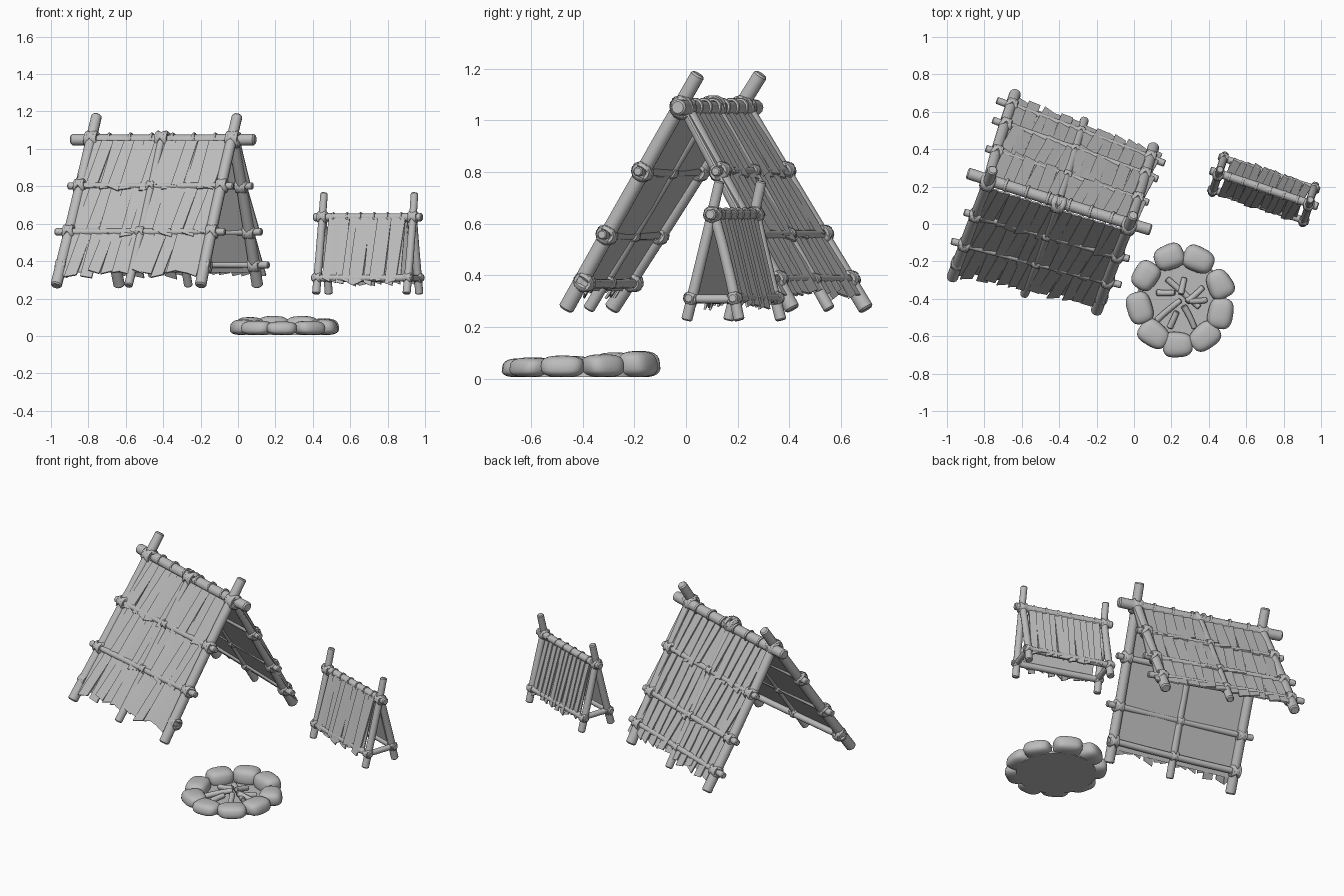
import bpy, bmesh, math, random
from mathutils import Matrix, Vector

random.seed(4)
old = bpy.data.objects.get("Cube")
if old:
    bpy.data.objects.remove(old)

grey = bpy.data.materials.new("plain_grey")
grey.use_nodes = True
COLOR = (0.5, 0.5, 0.5, 1)
grey.diffuse_color = COLOR
grey.node_tree.nodes["Principled BSDF"].inputs["Base Color"].default_value = COLOR


def finish(bm, name, frame=Matrix(), angle=40):
    """Turn a bmesh into a shaded object."""
    bmesh.ops.recalc_face_normals(bm, faces=bm.faces)
    mesh = bpy.data.meshes.new(name)
    bm.to_mesh(mesh)
    bm.free()
    mesh.materials.append(grey)
    obj = bpy.data.objects.new(name, mesh)
    obj.matrix_world = frame
    bpy.context.collection.objects.link(obj)
    bpy.ops.object.select_all(action='DESELECT')
    obj.select_set(True)
    bpy.context.view_layer.objects.active = obj
    bpy.ops.object.shade_smooth_by_angle(angle=math.radians(angle))


def add_rod(bm, a, b, r, taper=0.9):
    """Round pole with softened ends and a faint bend."""
    a, b = Vector(a), Vector(b)
    axis = b - a
    turn = axis.to_track_quat('Z', 'Y')
    side = turn @ Vector((random.uniform(-1, 1), random.uniform(-1, 1), 0)) * r * 0.2
    end = r * 0.25 / axis.length
    loops = []
    for t, s in [(0, 0.75), (end, 1), (0.35, 1), (0.7, 1), (1 - end, 1), (1, 0.75)]:
        radius = r * s * (1 + (taper - 1) * t)
        mid = a + axis * t + side * math.sin(math.pi * t)
        angles = [i * math.tau / 12 for i in range(12)]
        loops.append([bm.verts.new(mid + turn @ Vector((math.cos(q), math.sin(q), 0)) * radius) for q in angles])
    for lo, hi in zip(loops, loops[1:]):
        for i in range(12):
            j = (i + 1) % 12
            bm.faces.new((lo[i], lo[j], hi[j], hi[i]))
    bm.faces.new(loops[0][::-1])
    bm.faces.new(loops[-1])


def add_ring(bm, center, axis, major, minor):
    """Rope loop around an axis."""
    turn = Vector(axis).to_track_quat('Z', 'Y')
    n, m = 14, 6
    grid = []
    for i in range(n):
        a = math.tau * i / n
        out = Vector((math.cos(a), math.sin(a), 0))
        grid.append([bm.verts.new(Vector(center) + turn @ (
            out * (major + minor * math.cos(math.tau * j / m)) + Vector((0, 0, minor * math.sin(math.tau * j / m)))))
            for j in range(m)])
    for i in range(n):
        for j in range(m):
            k, l = (i + 1) % n, (j + 1) % m
            bm.faces.new((grid[i][j], grid[k][j], grid[k][l], grid[i][l]))


def add_lashing(bm, p, a, b, r):
    """Crossed rope loops where two poles meet."""
    a, b = Vector(a).normalized(), Vector(b).normalized()
    for axis in (a + b, a - b):
        add_ring(bm, p, axis, r * 1.05, r * 0.42)
    for step in (-0.6, 0.6):
        add_ring(bm, Vector(p) + a * r * step, a, r * 0.95, r * 0.35)


def shelter(name, frame, top, foot, tip, sides, flare, posts, ridge, r, bar_r, tiers, strips):
    """A-frame of lashed poles covered on both sides with overlapping strips."""
    poles, ropes = bmesh.new(), bmesh.new()
    along = Vector((1, 0, 0))
    add_rod(poles, (-ridge, 0, top), (ridge, 0, top), r, 1)
    for s, k, shift, lean, (edge0, edge1), bars in sides:
        size = math.hypot(1, k)
        slide = Vector((0, s * k, -1))

        def spot(u, drop, lift=0):
            spread = k * drop * (1 - flare * u)
            return Vector((u + lean * drop, shift + s * (spread + lift / size), top - drop + lift * k / size))

        for u, scale in posts:
            over = tip - top if s < 0 and scale == 1 else 0.01
            add_rod(poles, spot(u, top - foot), spot(u, -over), r * scale, 0.92)
            if s < 0:
                add_lashing(ropes, (u, shift / 2, top), along, slide, r * 1.2)
        for z, half, lift in bars:
            add_rod(poles, spot(-half, top - z, lift), spot(half, top - z, lift), bar_r, 1)
            for u, scale in posts:
                add_lashing(ropes, spot(u, top - z, lift * 0.6), along, slide, r * scale)

        # covering: a thin sheet under rows of ragged strips
        cloth = bmesh.new()

        def plank(u0, u1, d0, d1, n0, n1, drift, thick, ragged):
            for v in bmesh.ops.create_cube(cloth, size=2)["verts"]:
                low, left = v.co.y < 0, v.co.x < 0
                u = (u0 if left else u1) + (drift if low else 0)
                d = d1 + (ragged if left else -ragged) if low else d0
                n = (n1 if low else n0) + (0.008 if left and ragged else 0)
                v.co = spot(u, d, n + thick * v.co.z / 2)

        plank(edge0, edge1, 0.02, top - tiers[-1] - 0.015, 0, 0, 0, 0.006, 0)
        width = (edge1 - edge0) / strips
        for hi, lo in zip(tiers, tiers[1:]):
            for i in range(strips):
                u = edge0 + i * width + random.uniform(-0.1, 0.1) * width
                plank(u, u + width * 1.05, top - hi, top - lo + random.uniform(-0.012, 0.018),
                      0.002, random.uniform(0.004, 0.014), s * width * random.uniform(0.1, 0.6),
                      0.009, random.choice((-1, 1)) * random.uniform(0.003, 0.011))
        finish(cloth, name + ("_front_cover" if s < 0 else "_back_cover"), frame, 25)

    # rope turns spaced along the ridge
    for i in range(6):
        add_ring(ropes, ((-0.75 + 0.3 * i) * posts[-1][0], 0, top), (1, 0, 0.15), r, r * 0.25)
    finish(ropes, name + "_lashings", frame, 60)
    return poles


def placed(x, y, degrees):
    return Matrix.Translation((x, y, 0)) @ Matrix.Rotation(math.radians(degrees), 4, 'Z')


# large tent: upper bars lie in the plane of the cover, the lowest front bar behind it
tent_frame = placed(-0.40, 0.12, -17.2)
upper_bars = ((0.8, 0.46, 0.004), (0.555, 0.47, 0.004))
tent = shelter("tent", tent_frame, 1.05, 0.267, 1.18,
               ((-1, 0.64, -0.03, -0.04, (-0.385, 0.385), upper_bars + ((0.38, 0.42, -0.02),)),
                (1, 0.59, -0.005, 0, (-0.385, 0.425), upper_bars + ((0.38, 0.48, 0),))),
               0.15, ((-0.395, 1), (0, 0.75), (0.395, 1)), 0.515, 0.031, 0.019,
               (1.04, 0.79, 0.545, 0.325), 13)
finish(tent, "tent_poles", tent_frame)

# small drying rack with base ties between its feet
rack_frame = placed(0.695, 0.19, -18.5)
rack_bars = ((0.31, 0.285, 0.004),)
rack = shelter("rack", rack_frame, 0.635, 0.225, 0.765,
               ((-1, 0.25, -0.01, 0, (-0.215, 0.215), rack_bars), (1, 0.25, 0, 0, (-0.215, 0.215), rack_bars)),
               0, ((-0.255, 1), (0.255, 1)), 0.305, 0.022, 0.019, (0.63, 0.285), 11)
for u in (-0.255, 0.255):
    add_rod(rack, (u, -0.11, 0.31), (u, 0.11, 0.31), 0.017, 1)
finish(rack, "rack_poles", rack_frame)

# fire pit: ash bed, ring of rounded stones, scattered logs
pit = Vector((0.25, -0.407, 0))
bed = bmesh.new()
bmesh.ops.create_cone(bed, cap_ends=True, segments=32, radius1=0.235, radius2=0.225, depth=0.02,
                      matrix=Matrix.Translation(pit + Vector((0, 0, 0.015))))
finish(bed, "ash_bed")

stones = bmesh.new()
for degrees in (106, 65, 21, -17, -55, -94, -130, -170, 147):
    angle = math.radians(degrees)
    high = 0.045 + 0.006 * math.sin(angle) + random.uniform(-0.003, 0.002)
    size = Vector((0.067, 0.084 + random.uniform(-0.005, 0.004), high))
    made = bmesh.ops.create_icosphere(stones, subdivisions=3, radius=1)["verts"]
    spin = Matrix.Rotation(angle + random.uniform(-0.12, 0.12), 3, 'Z')
    seat = pit + Vector((0.223 * math.cos(angle), 0.239 * math.sin(angle), high + 0.005))
    skew = random.uniform(-0.15, 0.15)
    for v in made:
        c = Vector([math.copysign(abs(q) ** 0.68, q) for q in v.co])
        c.x *= 1 + skew * c.y - 0.1 * c.z
        v.co = seat + spin @ Vector([p * q for p, q in zip(c, size)])
finish(stones, "fire_stones", angle=60)

logs = bmesh.new()
for x0, y0, x1, y1 in ((-0.13, 0.04, -0.03, 0.04), (-0.075, 0.115, 0.1, -0.04), (0.03, -0.01, 0.12, 0.07),
                       (-0.13, -0.11, 0, 0), (0.015, -0.03, 0.075, -0.15), (-0.06, -0.15, -0.02, -0.06),
                       (0.04, -0.005, 0.14, 0), (0, 0.03, 0.02, 0.12)):
    ends = [pit + Vector((x, y, 0.06 - 0.18 * math.hypot(x, y))) for x, y in ((x0, y0), (x1, y1))]
    add_rod(logs, ends[0], ends[1], 0.017)
finish(logs, "fire_logs")
